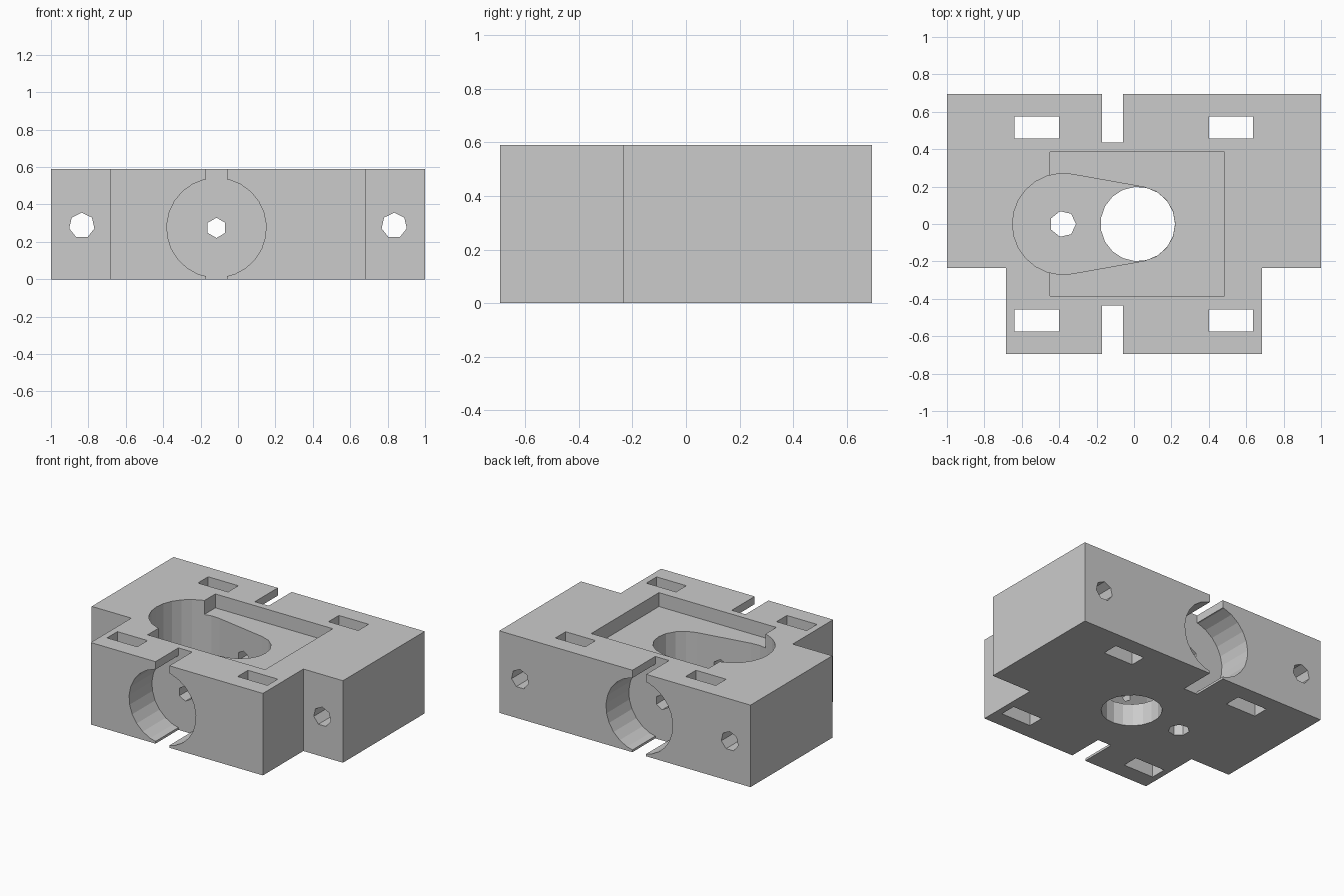
import bpy, bmesh, math
from mathutils import Vector

old = bpy.data.objects.get("Cube")
if old:
    bpy.data.objects.remove(old, do_unlink=True)

HEIGHT = 0.59
FLOOR = 0.16          # thickness left under the deep recess
BORE_X, BORE_Z = -0.115, 0.275

grey = bpy.data.materials.new("light_grey")
grey.use_nodes = True
colour = (0.6, 0.6, 0.6, 1)
grey.diffuse_color = colour
grey.node_tree.nodes["Principled BSDF"].inputs["Base Color"].default_value = colour


def ring(cx, cy, r, sides, start=0.0):
    """Points of a regular polygon."""
    return [(cx + r * math.cos(start + math.tau * i / sides),
             cy + r * math.sin(start + math.tau * i / sides)) for i in range(sides)]


def rect(x0, x1, y0, y1):
    return [(x0, y0), (x1, y0), (x1, y1), (x0, y1)]


def prism(name, points, low, high, axis="Z"):
    """Extrude a profile along Z, or an XZ profile along Y."""
    place = (lambda a, b: (a, b, low)) if axis == "Z" else (lambda a, b: (a, low, b))
    shift = (0, 0, high - low) if axis == "Z" else (0, high - low, 0)
    bm = bmesh.new()
    face = bm.faces.new([bm.verts.new(place(a, b)) for a, b in points])
    top = bmesh.ops.extrude_face_region(bm, geom=[face])["geom"]
    bmesh.ops.translate(bm, vec=Vector(shift),
                        verts=[g for g in top if isinstance(g, bmesh.types.BMVert)])
    bmesh.ops.recalc_face_normals(bm, faces=bm.faces)
    mesh = bpy.data.meshes.new(name)
    bm.to_mesh(mesh)
    bm.free()
    mesh.materials.append(grey)
    obj = bpy.data.objects.new(name, mesh)
    bpy.context.collection.objects.link(obj)
    return obj


def teardrop(cx1, r1, n1, cx2, r2, n2):
    """Outline around a large and a small circle, joined by tangents."""
    lean = math.acos((r1 - r2) / (cx2 - cx1))
    pts = []
    for cx, r, n, a0, a1 in ((cx1, r1, n1, lean, math.tau - lean),
                             (cx2, r2, n2, -lean, lean)):
        steps = round(n * (a1 - a0) / math.tau)
        for i in range(steps + 1):
            a = a0 + (a1 - a0) * i / steps
            pts.append((cx + r * math.cos(a), r * math.sin(a)))
    return pts


# T-shaped block
half = [(0.685, -0.695), (0.685, -0.235), (1, -0.235), (1, 0.695)]
block = prism("mount_block", half + [(-x, y) for x, y in reversed(half)], 0, HEIGHT)

cutters = []


def cut(name, points, low, high, axis="Z"):
    obj = prism(name, points, low, high, axis)
    obj.hide_render = True
    cutters.append(obj)


# Shallow tray, deep recess and the holes in its floor
cut("tray_cutter", rect(-0.45, 0.485, -0.385, 0.385), HEIGHT - 0.1, 1)
cut("recess_cutter", teardrop(-0.38, 0.27, 26, 0.02, 0.2, 19), FLOOR, 1.1)
cut("large_hole_cutter", ring(0.02, 0, 0.199, 19), -0.5, FLOOR + 0.1)
cut("small_hole_cutter", ring(-0.38, 0, 0.07, 7), -0.5, FLOOR + 0.1)

# Front and back: round pocket, notch and strap slots
for side in (-1, 1):
    inner, outer = sorted((side * 0.435, side * 1.2))
    cut("round_pocket_cutter", ring(BORE_X, BORE_Z, 0.266, 25, math.pi / 2),
        inner, outer, "Y")
    cut("notch_cutter", rect(-0.17, -0.06, inner, outer), -0.3, 1.2)
    y0, y1 = sorted((side * 0.458, side * 0.575))
    for x0, x1 in ((-0.64, -0.4), (0.4, 0.637)):
        cut("strap_slot_cutter", rect(x0, x1, y0, y1), -0.3, 1.2)

# Rod hole through the middle and bolt holes through the ears
cut("rod_hole_cutter", ring(BORE_X, BORE_Z, 0.054, 6, math.pi / 2), -1.3, 1.3, "Y")
for x in (-0.835, 0.835):
    cut("bolt_hole_cutter", ring(x, 0.287, 0.069, 7, math.pi / 2), -1.3, 1.3, "Y")

for cutter in cutters:
    mod = block.modifiers.new(cutter.name, "BOOLEAN")
    mod.operation = "DIFFERENCE"
    mod.solver = "EXACT"
    mod.object = cutter

# Apply the cuts and remove the helpers
bpy.context.view_layer.update()
graph = bpy.context.evaluated_depsgraph_get()
result = bpy.data.meshes.new_from_object(block.evaluated_get(graph))
block.modifiers.clear()
block.data = result
for cutter in cutters:
    bpy.data.objects.remove(cutter, do_unlink=True)
